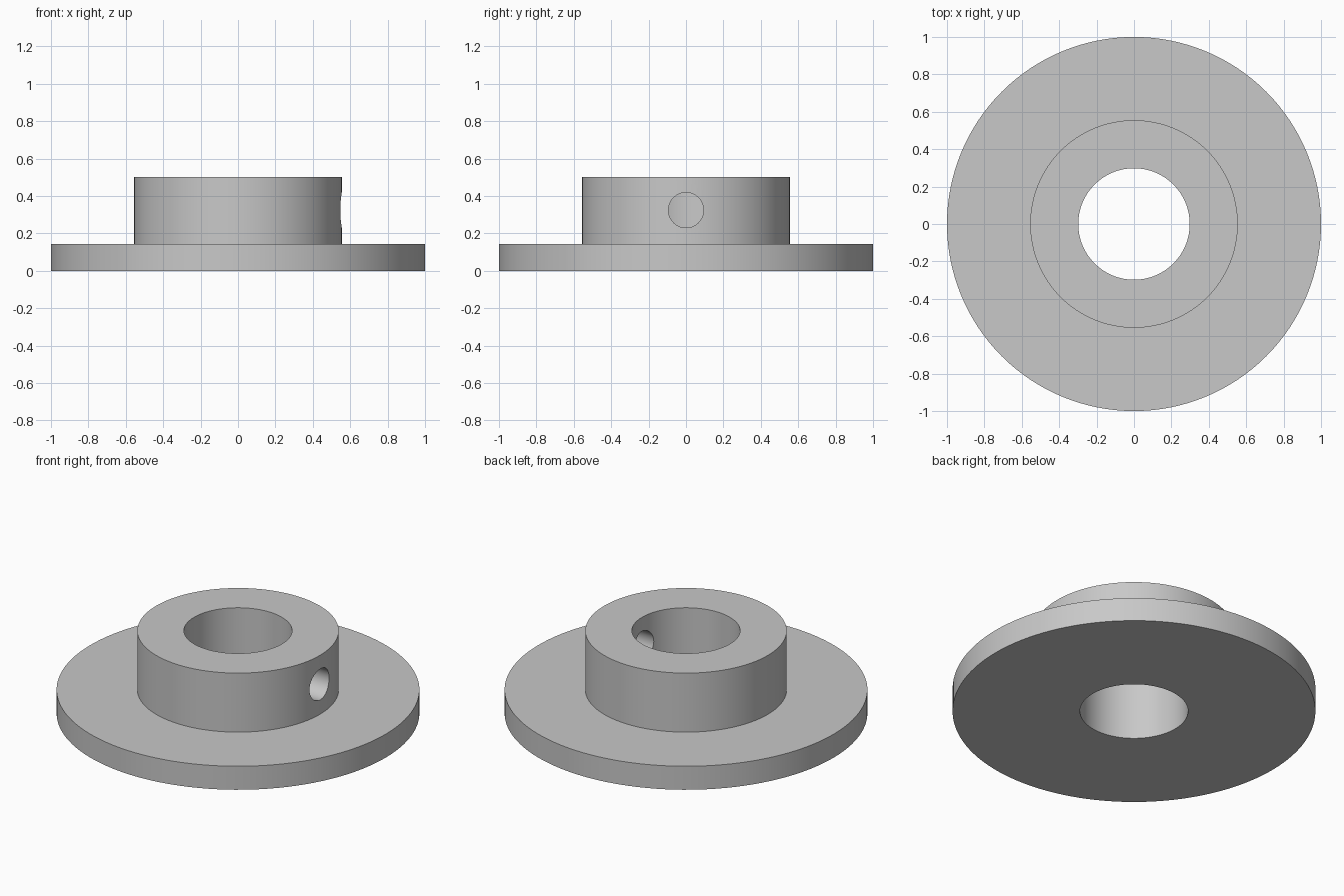
import bpy, bmesh, math
from mathutils import Matrix, Vector

default = bpy.data.objects.get("Cube")
if default:
    bpy.data.objects.remove(default, do_unlink=True)

SEGMENTS = 128
BORE, HUB, FLANGE = 0.298, 0.555, 1.0
FLANGE_TOP, HUB_TOP = 0.143, 0.502
HOLE_RADIUS, HOLE_Z = 0.094, 0.324


def add_object(name, bm):
    bmesh.ops.recalc_face_normals(bm, faces=bm.faces)
    mesh = bpy.data.meshes.new(name)
    bm.to_mesh(mesh)
    bm.free()
    obj = bpy.data.objects.new(name, mesh)
    bpy.context.collection.objects.link(obj)
    return obj


# Plain grey metal
grey = bpy.data.materials.new("grey metal")
grey.use_nodes = True
colour = (0.58, 0.58, 0.58, 1)
grey.diffuse_color = colour
grey.node_tree.nodes["Principled BSDF"].inputs["Base Color"].default_value = colour

# Flange and hub: one stepped profile revolved about the vertical axis
profile = [(BORE, 0), (FLANGE, 0), (FLANGE, FLANGE_TOP),
           (HUB, FLANGE_TOP), (HUB, HUB_TOP), (BORE, HUB_TOP)]
bm = bmesh.new()
rings = []
for r, z in profile:
    rings.append([bm.verts.new(Matrix.Rotation(math.tau * i / SEGMENTS, 3, 'Z') @ Vector((r, 0, z)))
                  for i in range(SEGMENTS)])
for k, ring in enumerate(rings):
    following = rings[(k + 1) % len(rings)]
    for i in range(SEGMENTS):
        j = (i + 1) % SEGMENTS
        bm.faces.new((ring[i], ring[j], following[j], following[i]))
collar = add_object("flanged_collar", bm)
collar.data.materials.append(grey)

# Set screw hole through the left (+x) wall only
bm = bmesh.new()
bmesh.ops.create_cone(bm, cap_ends=True, segments=64, radius1=HOLE_RADIUS,
                      radius2=HOLE_RADIUS, depth=0.6,
                      matrix=Matrix.Translation((0.45, 0, HOLE_Z)) @ Matrix.Rotation(math.pi / 2, 4, 'Y'))
cutter = add_object("screw_hole_cutter", bm)
cutter.data.materials.append(grey)
cutter.hide_render = True

cut = collar.modifiers.new("screw hole", 'BOOLEAN')
cut.operation = 'DIFFERENCE'
cut.solver = 'EXACT'
cut.object = cutter
bpy.ops.object.select_all(action='DESELECT')
collar.select_set(True)
bpy.context.view_layer.objects.active = collar
bpy.ops.object.modifier_apply(modifier=cut.name)
bpy.data.objects.remove(cutter, do_unlink=True)

# Round walls smooth, rims sharp
bpy.ops.object.shade_smooth_by_angle(angle=math.radians(30))
